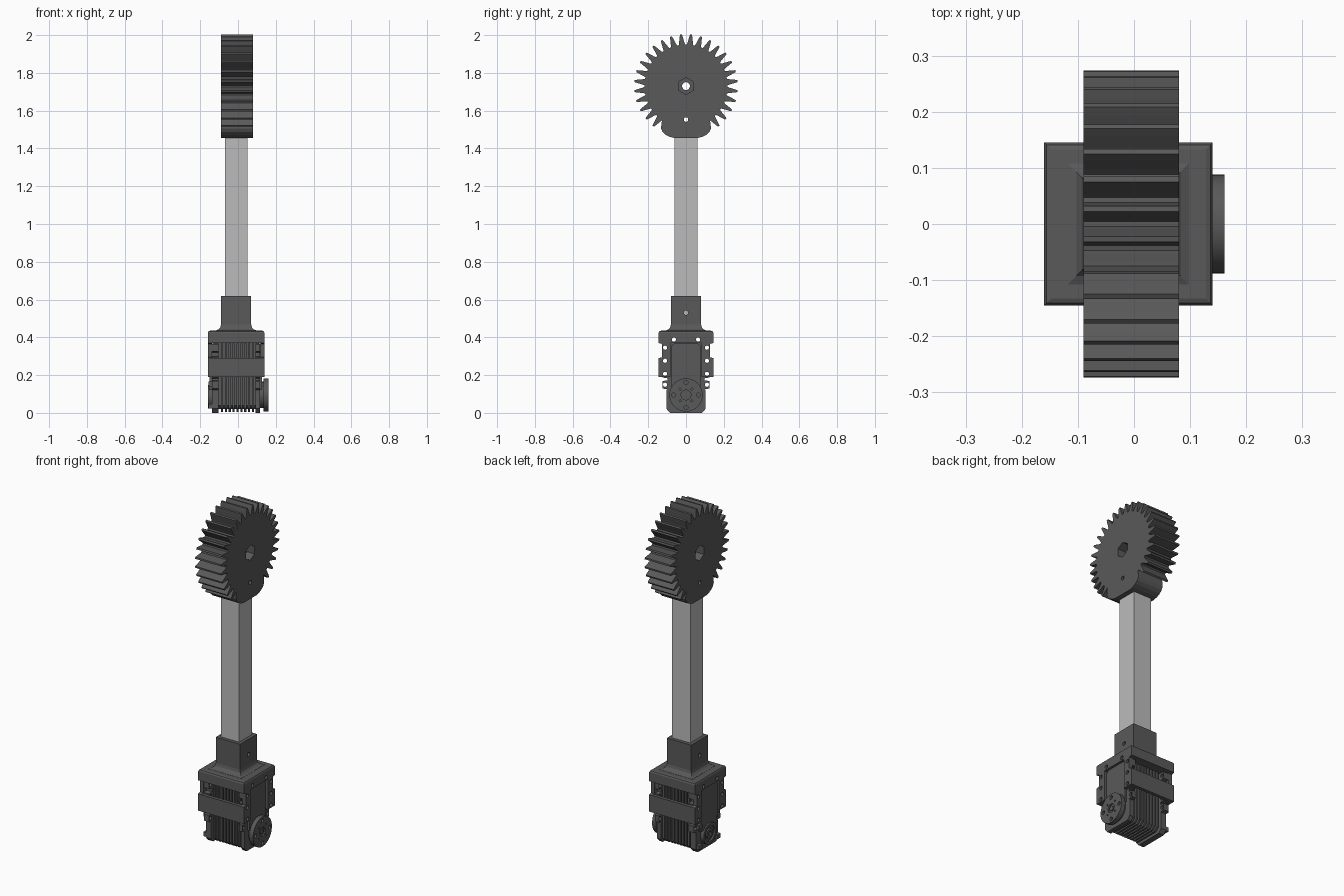
import bpy, bmesh, math
from mathutils import Matrix, Vector

if "Cube" in bpy.data.objects:
    bpy.data.objects.remove(bpy.data.objects["Cube"])

def material(name, v):
    m = bpy.data.materials.new(name)
    m.diffuse_color = (v, v, v, 1)
    m.use_nodes = True
    m.node_tree.nodes["Principled BSDF"].inputs["Base Color"].default_value = m.diffuse_color
    return m

DARK, LIGHT = material("dark_grey", 0.1), material("light_grey", 0.5)

def finish(name, bm, mat=DARK, smooth=False):
    bmesh.ops.recalc_face_normals(bm, faces=bm.faces)
    me = bpy.data.meshes.new(name)
    bm.to_mesh(me)
    bm.free()
    ob = bpy.data.objects.new(name, me)
    bpy.context.collection.objects.link(ob)
    me.materials.append(mat)
    if smooth:
        activate(ob)
        bpy.ops.object.shade_smooth_by_angle(angle=math.radians(30))
    return ob

def activate(ob):
    bpy.ops.object.select_all(action='DESELECT')
    ob.select_set(True)
    bpy.context.view_layer.objects.active = ob

def add_prism(bm, pts, x0, x1):
    """Extrude a (y, z) outline along x."""
    a = [bm.verts.new((x0, y, z)) for y, z in pts]
    b = [bm.verts.new((x1, y, z)) for y, z in pts]
    n = len(pts)
    bm.faces.new(a)
    bm.faces.new(b[::-1])
    for i in range(n):
        bm.faces.new((a[i], b[i], b[(i + 1) % n], a[(i + 1) % n]))

def circle(y, z, r, n=16, phase=0.0):
    return [(y + r * math.sin(phase + 2 * math.pi * i / n),
             z + r * math.cos(phase + 2 * math.pi * i / n)) for i in range(n)]

def mirrored(half):
    """Close a right-hand outline with its mirror image in y."""
    return half + [(-y, z) for y, z in reversed(half)]

def prisms(name, parts, mat=DARK, smooth=False):
    bm = bmesh.new()
    for pts, x0, x1 in parts:
        add_prism(bm, pts, x0, x1)
    return finish(name, bm, mat, smooth)

def rect(y0, y1, z0, z1):
    return [(y0, z0), (y1, z0), (y1, z1), (y0, z1)]

def cut(ob, parts):
    cutter = prisms("cutter", parts)
    cutter.hide_render = True
    m = ob.modifiers.new("cut", 'BOOLEAN')
    m.operation, m.solver, m.object = 'DIFFERENCE', 'EXACT', cutter
    activate(ob)
    bpy.ops.object.modifier_apply(modifier=m.name)
    bpy.data.objects.remove(cutter)

def loft(name, rings, cx, mat=DARK):
    """Stack of rectangles (half x, half y, z)."""
    bm = bmesh.new()
    loops = [[bm.verts.new((cx + sx * hx, sy * hy, z))
              for sx, sy in ((-1, -1), (1, -1), (1, 1), (-1, 1))] for hx, hy, z in rings]
    for a, b in zip(loops, loops[1:]):
        for i in range(4):
            bm.faces.new((a[i], a[(i + 1) % 4], b[(i + 1) % 4], b[i]))
    bm.faces.new(loops[0][::-1])
    bm.faces.new(loops[-1])
    return finish(name, bm, mat)

# Gear with a rounded socket lobe replacing the bottom teeth
GZ, TEETH = 1.73, 32
pts = []
for k in range(3, TEETH - 3):
    c = 2 * math.pi * (k + 0.5) / TEETH
    for da, r in ((-0.078, 0.220), (-0.060, 0.232), (-0.034, 0.258), (-0.018, 0.274),
                  (0.018, 0.274), (0.034, 0.258), (0.060, 0.232), (0.078, 0.220)):
        pts.append((r * math.sin(c + da), GZ - r * math.cos(c + da)))
lobe = [(0.06, 1.455), (0.085, 1.461), (0.108, 1.472), (0.124, 1.487), (0.132, 1.505), (0.13, 1.535)]
pts += [(-y, z) for y, z in reversed(lobe)] + lobe
gear = prisms("gear", [(pts, -0.09, 0.08)])
cut(gear, [(circle(0, GZ, 0.045, 6), -0.12, -0.04), (circle(0, GZ, 0.045, 6), 0.03, 0.12)])
cut(gear, [(circle(0, GZ, 0.021), -0.2, 0.2), (circle(0, 1.553, 0.012), -0.2, 0.2)])

# Square arm and its lower socket
loft("arm", [(0.06, 0.06, 0.45), (0.06, 0.06, 1.456)], -0.01, LIGHT)
socket = loft("arm_socket", [(0.108, 0.108, 0.43), (0.108, 0.108, 0.436), (0.093, 0.093, 0.442),
                             (0.084, 0.084, 0.452), (0.08, 0.08, 0.468), (0.08, 0.08, 0.62)], -0.01)
cut(socket, [(circle(0, 0.53, 0.012), -0.2, 0.2)])

# Bracket: cap, two slotted end plates, front and back bands
cap = loft("bracket_cap", [(0.15, 0.145, 0.37), (0.15, 0.145, 0.424), (0.146, 0.141, 0.432),
                           (0.138, 0.133, 0.435)], -0.01)
top_holes = [(circle(s * 0.064, 0.388, 0.011), -0.3, 0.3) for s in (-1, 1)]
cut(cap, top_holes)
leg = [(0.082, 0.19), (0.145, 0.19), (0.145, 0.29), (0.126, 0.295), (0.126, 0.365),
       (0.144, 0.37), (0.082, 0.37)]
flip = [(-y, z) for y, z in leg]
legs = prisms("bracket_legs", [(p, x, x + 0.022) for p in (leg, flip) for x in (-0.16, 0.118)])
side_holes = [(circle(s * 0.111, z, 0.011), -0.3, 0.3)
              for s in (-1, 1) for z in (0.149, 0.207, 0.276, 0.345)]
cut(legs, side_holes)
prisms("bracket_bands", [(rect(*y, 0.19, 0.29), -0.138, 0.118)
                         for y in ((-0.145, -0.125), (0.125, 0.145))])

# Motor body: core with cooling fins wrapping front, bottom and back
def shell(y, z, top, c=0.02):
    return mirrored([(y - c, z), (y, z + c), (y, top)])
prisms("motor_core", [(shell(0.082, 0.02, 0.369), -0.13, 0.11)])
prisms("motor_fins", [(shell(0.097, 0.006, 0.368), x, x + 0.011)
                      for x in [-0.09 + 0.0205 * i for i in range(9)]])

# Motor end plates with drilled mounting tabs
edge = [(0.085, 0.0), (0.104, 0.022), (0.104, 0.122)]
for z in (0.149, 0.207, 0.276, 0.345):
    edge += [(0.098, z - 0.024), (0.124, z - 0.02), (0.124, z + 0.02), (0.098, z + 0.023)]
ends = prisms("motor_end_plates", [(mirrored(edge), -0.138, -0.103), (mirrored(edge), 0.092, 0.117)])
cut(ends, side_holes)

# Raised panel inside each bracket slot
panel = mirrored([(0.076, 0.12), (0.076, 0.355), (0.062, 0.368)])
prisms("motor_panels", [(panel, -0.152, -0.138), (panel, 0.117, 0.128)])

# Output disc with bolt circle and centre bore
HZ = 0.095
horn = prisms("output_disc", [(circle(0, HZ, 0.088, 48), 0.135, 0.161)], smooth=True)
prisms("output_neck", [(circle(0, HZ, 0.07, 32), 0.11, 0.136)], smooth=True)
holes = [(circle(0, HZ, 0.026, 24), 0.153, 0.2)]
for i in range(4):
    for r, size, off in ((0.066, 0.011, 0), (0.044, 0.005, math.pi / 4)):
        a = off + i * math.pi / 2
        holes.append((circle(r * math.sin(a), HZ + r * math.cos(a), size), 0.145, 0.2))
cut(horn, holes)
prisms("output_bolt", [(circle(0, HZ, 0.016, 6), 0.145, 0.159)])

# Idler boss and corner clips on the opposite end
boss = prisms("idler_boss", [(circle(0, 0.085, 0.062, 40), -0.16, -0.13)], smooth=True)
cut(boss, [(circle(0, 0.085, 0.045, 32), -0.2, -0.15)])
hub = prisms("idler_hub", [(circle(0, 0.085, 0.03, 24), -0.158, -0.14)], smooth=True)
cut(hub, [(circle(0, 0.085, 0.014), -0.2, -0.148)])
prisms("corner_clips", [(rect(s * 0.085 - 0.015, s * 0.085 + 0.015, z, z + 0.026), -0.157, -0.135)
                        for s in (-1, 1) for z in (0.022, 0.14)])
